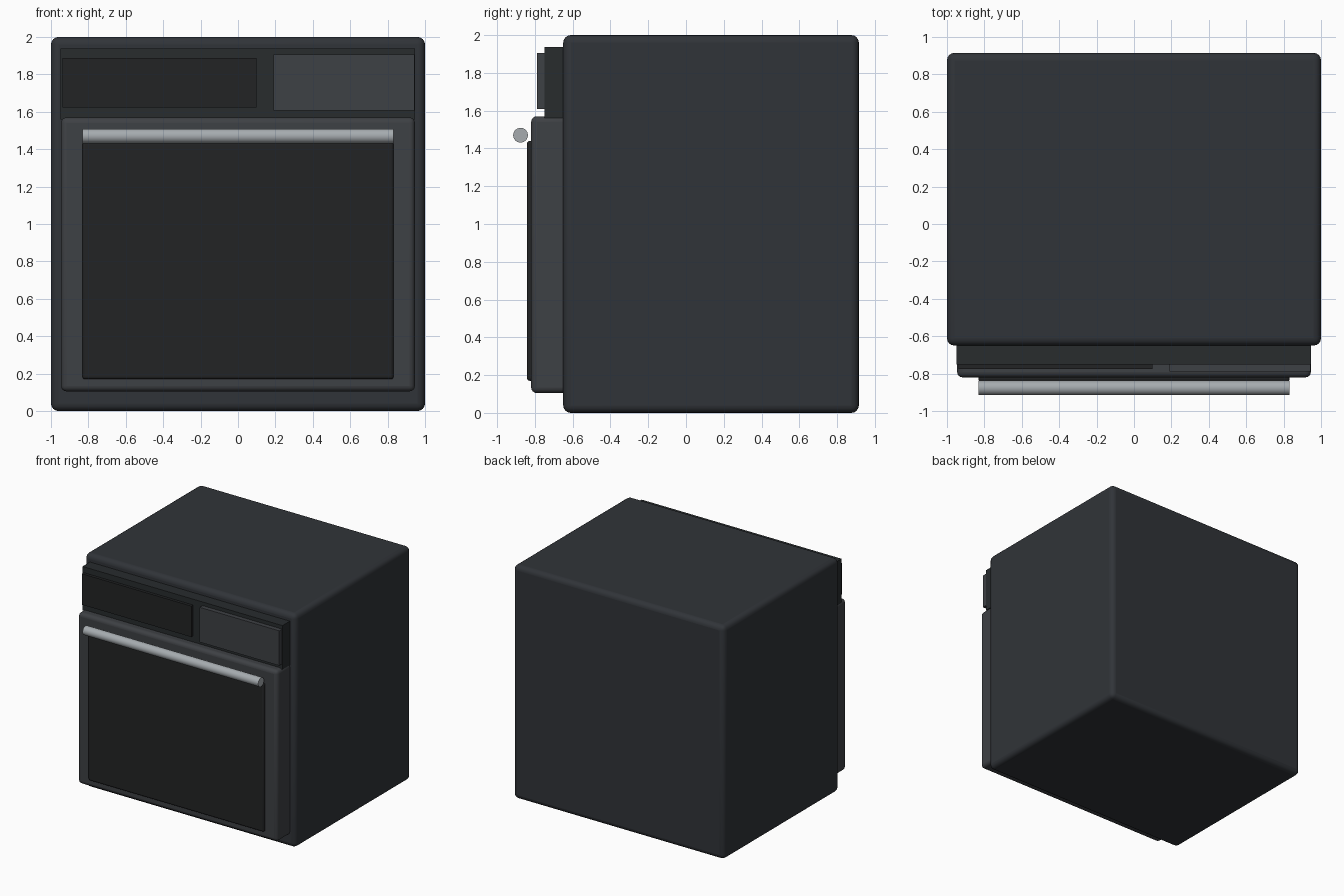
import bpy, math

if "Cube" in bpy.data.objects:
    bpy.data.objects.remove(bpy.data.objects["Cube"])


def mat(name, rgb):
    m = bpy.data.materials.new(name)
    m.diffuse_color = (*rgb, 1)
    m.use_nodes = True
    m.node_tree.nodes["Principled BSDF"].inputs["Base Color"].default_value = m.diffuse_color
    return m


BODY = mat("dark_enamel", (0.030, 0.034, 0.040))
TRIM = mat("door_grey", (0.048, 0.052, 0.058))
PANEL = mat("panel_dark", (0.021, 0.025, 0.027))
GLASS = mat("black_glass", (0.016, 0.017, 0.018))
STEEL = mat("steel", (0.38, 0.41, 0.43))


def finish(o, name, material, bevel=0.0, segments=4):
    o.name = name
    o.data.materials.append(material)
    if bevel:
        b = o.modifiers.new("bevel", "BEVEL")
        b.width, b.segments = bevel, segments
    bpy.ops.object.shade_smooth_by_angle(angle=math.radians(35))
    return o


def box(name, x, y, z, material, bevel=0.0):
    """Box from (min, max) ranges on each axis."""
    bpy.ops.mesh.primitive_cube_add(size=1, location=[sum(r) / 2 for r in (x, y, z)])
    o = bpy.context.object
    o.scale = [r[1] - r[0] for r in (x, y, z)]
    bpy.ops.object.transform_apply(location=False, rotation=False, scale=True)
    return finish(o, name, material, bevel)


# Cabinet
box("oven_body", (-1, 1), (-0.65, 0.915), (0, 2), BODY, 0.04)

# Control strip with display and button plate
box("control_panel", (-0.948, 0.946), (-0.75, -0.62), (1.56, 1.937), PANEL)
box("display", (-0.937, 0.10), (-0.775, -0.74), (1.622, 1.887), GLASS)
box("button_plate", (0.19, 0.943), (-0.789, -0.74), (1.608, 1.906), TRIM)

# Door with its window
box("door", (-0.946, 0.946), (-0.82, -0.61), (0.105, 1.57), TRIM, 0.03)
box("door_window", (-0.832, 0.832), (-0.842, -0.78), (0.17, 1.44), GLASS, 0.015)

# Handle bar
bpy.ops.mesh.primitive_cylinder_add(vertices=32, radius=0.039, depth=1.664,
                                    location=(0, -0.876, 1.47),
                                    rotation=(0, math.pi / 2, 0))
finish(bpy.context.object, "door_handle", STEEL)
